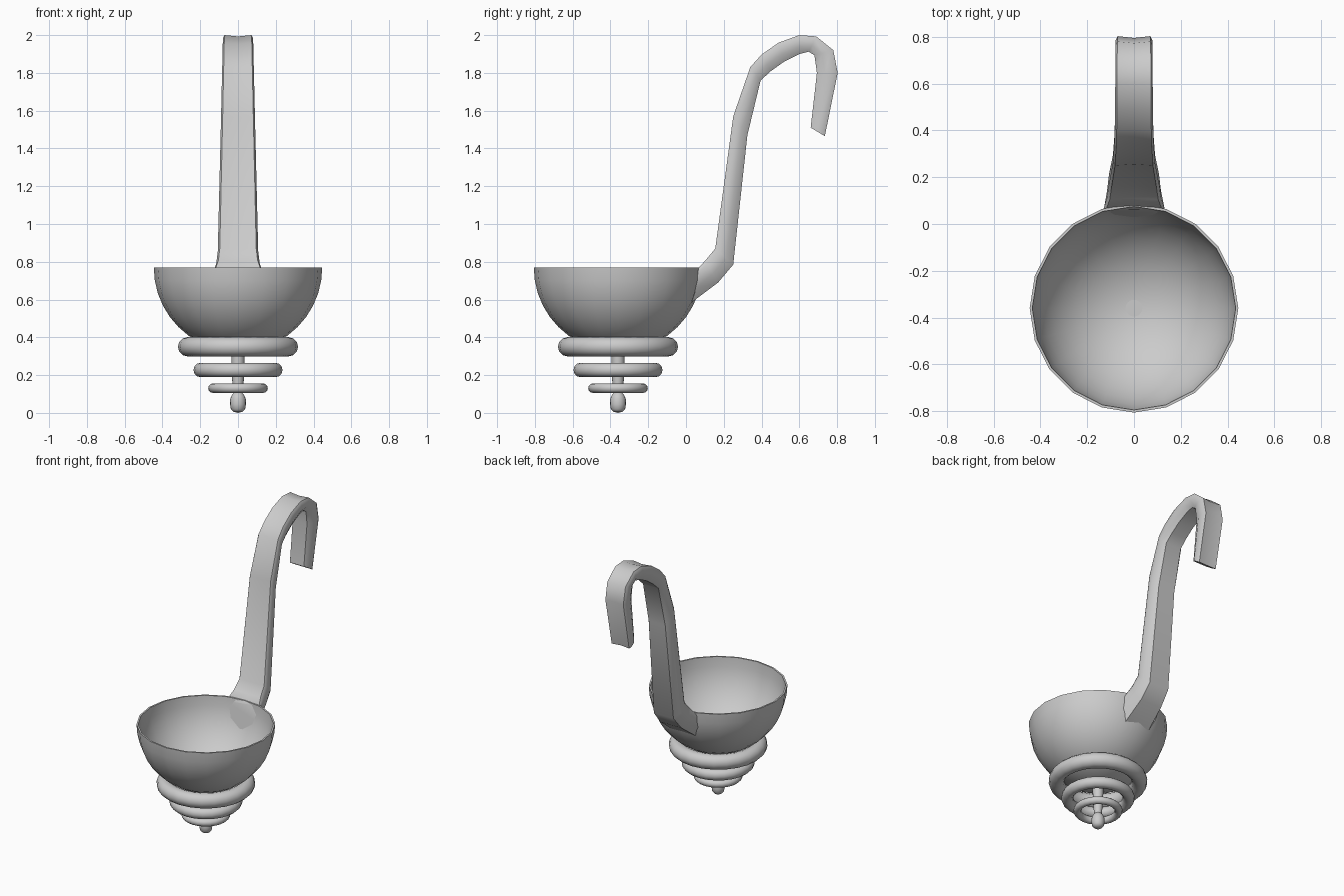
import bpy, bmesh
from math import sin, cos, pi, radians

if "Cube" in bpy.data.objects:
    bpy.data.objects.remove(bpy.data.objects["Cube"])

CY = -0.36  # shared axis of bowl, rings and finial


def finish(name, bm, angle=40):
    bmesh.ops.recalc_face_normals(bm, faces=bm.faces)
    me = bpy.data.meshes.new(name)
    bm.to_mesh(me)
    bm.free()
    ob = bpy.data.objects.new(name, me)
    bpy.context.collection.objects.link(ob)
    bpy.ops.object.select_all(action='DESELECT')
    ob.select_set(True)
    bpy.context.view_layer.objects.active = ob
    bpy.ops.object.shade_smooth_by_angle(angle=radians(angle))
    return ob


def lathe(name, profile, segs, closed=False):
    """Revolve (radius, z) points around the ladle axis."""
    bm = bmesh.new()
    vs = [bm.verts.new((r, CY, z)) for r, z in profile]
    edges = [bm.edges.new(p) for p in zip(vs, vs[1:])]
    if closed:
        edges.append(bm.edges.new((vs[-1], vs[0])))
    bmesh.ops.spin(bm, geom=vs + edges, cent=(0, CY, 0), axis=(0, 0, 1),
                   angle=2 * pi, steps=segs, use_duplicate=False)
    bmesh.ops.remove_doubles(bm, verts=bm.verts, dist=0.0005)
    return finish(name, bm)


# Bowl: thin half sphere with inner and outer walls
N = 10
R, RIM = 0.446, 0.77
outer = [(R * sin(i * pi / 2 / N), RIM - R * cos(i * pi / 2 / N)) for i in range(N + 1)]
inner = [(r * 0.975, RIM - (RIM - z) * 0.965) for r, z in reversed(outer)]
lathe("bowl", outer + inner, 20)

# Three stacked rings, shrinking downwards
for name, r_out, z, m in [("ring_large", 0.318, 0.35, 0.051),
                          ("ring_middle", 0.236, 0.227, 0.038),
                          ("ring_small", 0.158, 0.131, 0.025)]:
    prof = [(r_out - m + m * cos(a * pi / 6), z + m * sin(a * pi / 6)) for a in range(12)]
    lathe(name, prof, 24, closed=True)

# Stem and finial under the bowl
lathe("stem_finial", [(0, 0.345), (0.036, 0.345), (0.034, 0.25), (0.03, 0.16), (0.024, 0.105),
                      (0.034, 0.092), (0.041, 0.075), (0.042, 0.045), (0.038, 0.02),
                      (0.025, 0.006), (0, 0)], 16)

# Hooked handle: front (y, z), back (y, z), half width per station
stations = [
    (0.065, 0.765, 0.03, 0.585, 0.132),
    (0.105, 0.81, 0.17, 0.69, 0.115),
    (0.155, 0.87, 0.25, 0.785, 0.107),
    (0.25, 1.57, 0.325, 1.47, 0.09),
    (0.34, 1.83, 0.395, 1.76, 0.084),
    (0.40, 1.897, 0.45, 1.81, 0.082),
    (0.49, 1.96, 0.52, 1.86, 0.081),
    (0.60, 2.00, 0.60, 1.90, 0.08),
    (0.69, 1.993, 0.65, 1.912, 0.08),
    (0.78, 1.92, 0.68, 1.893, 0.079),
    (0.803, 1.80, 0.693, 1.80, 0.078),
    (0.735, 1.465, 0.66, 1.51, 0.076),
]
# Section: (share of half width, depth from front to back)
section = [(0, 0.07), (0.9, 0), (1, 0.15), (1, 0.6), (0.72, 1),
           (-0.72, 1), (-1, 0.6), (-1, 0.15), (-0.9, 0)]
bm = bmesh.new()
loops = [[bm.verts.new((u * w, fy + (by - fy) * t, fz + (bz - fz) * t)) for u, t in section]
         for fy, fz, by, bz, w in stations]
n = len(section)
for a, b in zip(loops, loops[1:]):
    for i in range(n):
        j = (i + 1) % n
        bm.faces.new((a[i], a[j], b[j], b[i]))
bm.faces.new(loops[0])
bm.faces.new(loops[-1])
finish("handle", bm, 45)
